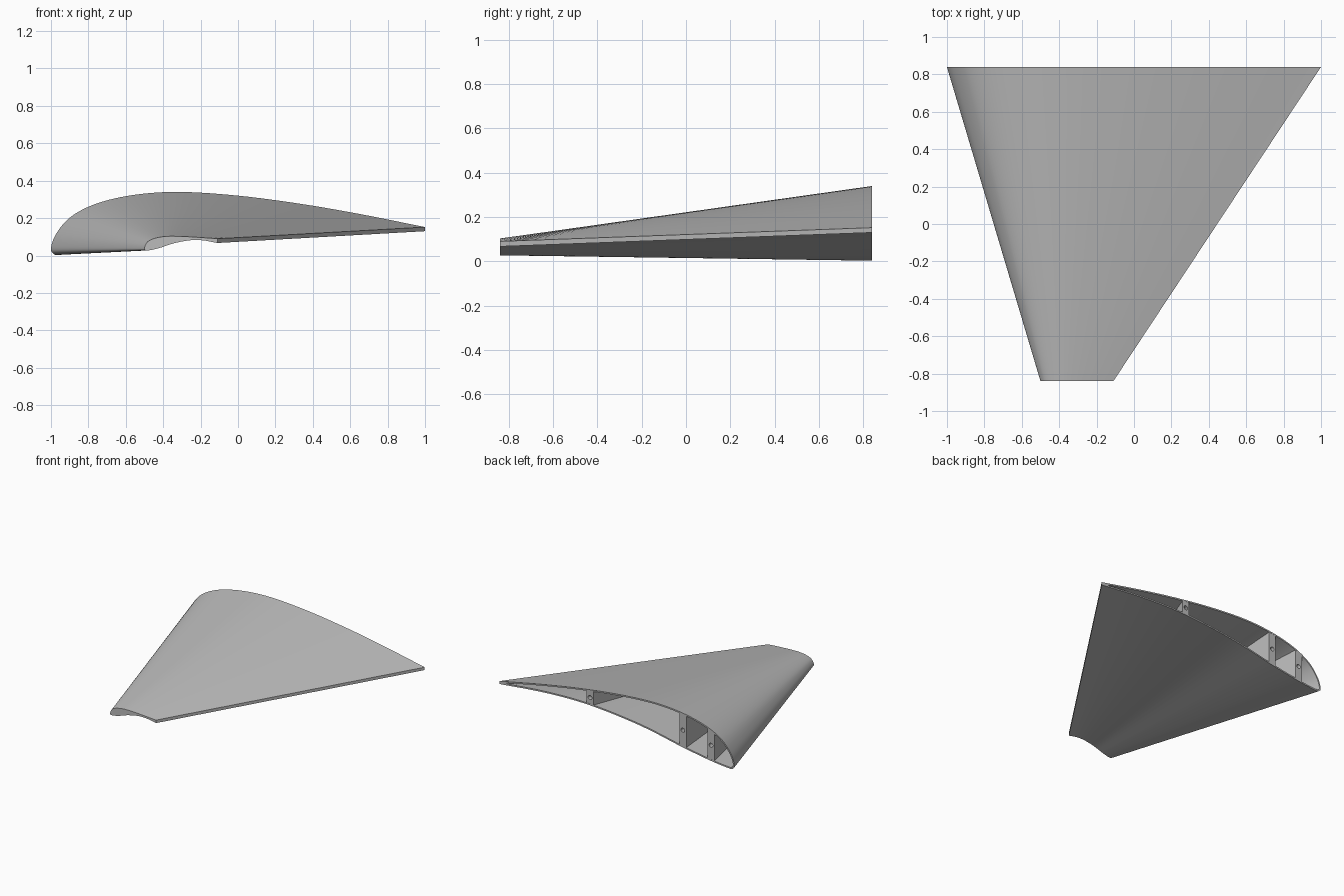
import bpy, bmesh
from mathutils import Vector

if "Cube" in bpy.data.objects:
    bpy.data.objects.remove(bpy.data.objects["Cube"])

ROOT_Y, TIP_Y = 0.84, -0.84
STEPS = 6

# Root section, from the upper trailing edge round the nose to the lower one
ROOT = [(1, .152), (.65, .222), (.33, .277), (0, .32), (-.31, .34), (-.55, .325),
        (-.75, .28), (-.89, .21), (-.97, .12), (-1, .04), (-.985, .008), (-.95, .004),
        (-.8, .02), (-.56, .06), (-.2, .13), (.23, .172), (.6, .167), (1, .13)]
# Heights of the tip section at the same chord stations
TIP_Z = [.09, .095, .099, .102, .103, .099, .09, .077, .058, .037, .03, .027,
         .03, .042, .065, .081, .081, .067]
TIP = [(-.5 + .195 * (x + 1), z) for (x, _), z in zip(ROOT, TIP_Z)]

grey = bpy.data.materials.new("plain_grey")
grey.use_nodes = True
grey.diffuse_color = (.5, .5, .5, 1)
grey.node_tree.nodes["Principled BSDF"].inputs["Base Color"].default_value = (.5, .5, .5, 1)


def smooth_ring(points):
    """Spline through the section points."""
    p = [Vector(q) for q in points]
    p = [2 * p[0] - p[1]] + p + [2 * p[-1] - p[-2]]
    ring = []
    for a, b, c, d in zip(p, p[1:], p[2:], p[3:]):
        for i in range(STEPS):
            t = i / STEPS
            ring.append(b + (c - a) * t / 2 + (a - 2.5 * b + 2 * c - d / 2) * t ** 2
                        + (1.5 * (b - c) + (d - a) / 2) * t ** 3)
    return ring + [p[-2]]


def inset_ring(ring, wall):
    """Inner outline, one wall inside, stopping short of the trailing edge."""
    out = []
    for i in range(1, len(ring) - 1):
        d = (ring[i + 1] - ring[i - 1]).normalized()
        out.append(ring[i] + Vector((-d.y, d.x)) * wall)
    return out


def finish(bm, name):
    bmesh.ops.recalc_face_normals(bm, faces=bm.faces)
    mesh = bpy.data.meshes.new(name)
    bm.to_mesh(mesh)
    bm.free()
    mesh.materials.append(grey)
    ob = bpy.data.objects.new(name, mesh)
    bpy.context.collection.objects.link(ob)
    return ob


def activate(ob):
    bpy.ops.object.select_all(action='DESELECT')
    ob.select_set(True)
    bpy.context.view_layer.objects.active = ob


def add_ring(bm, ring, y):
    return [bm.verts.new((p.x, y, p.y)) for p in ring]


def bridge(bm, a, b):
    n = len(a)
    for i in range(n):
        j = (i + 1) % n
        bm.faces.new((a[i], a[j], b[j], b[i]))


# Hollow wing skin: closed tip, open root
root, tip = smooth_ring(ROOT), smooth_ring(TIP)
bm = bmesh.new()
outer_root = add_ring(bm, root, ROOT_Y)
outer_tip = add_ring(bm, tip, TIP_Y)
inner_root = add_ring(bm, inset_ring(root, .011), ROOT_Y)
inner_tip = add_ring(bm, inset_ring(tip, .007), TIP_Y + .012)
bridge(bm, outer_root, outer_tip)
bridge(bm, inner_root, inner_tip)
bm.faces.new(outer_tip)
bm.faces.new(inner_tip)
for i in range(len(inner_root) - 1):
    bm.faces.new((outer_root[i + 1], outer_root[i + 2], inner_root[i + 1], inner_root[i]))
bm.faces.new((outer_root[-2], outer_root[-1], outer_root[0], outer_root[1],
              inner_root[0], inner_root[-1]))
skin = finish(bm, "wing_skin")
activate(skin)
bpy.ops.object.shade_smooth_by_angle(angle=.6)


def heights(ring, x):
    """Lower and upper surface height at x."""
    hits = []
    for a, b in zip(ring, ring[1:]):
        if min(a.x, b.x) <= x <= max(a.x, b.x) and a.x != b.x:
            hits.append(a.y + (b.y - a.y) * (x - a.x) / (b.x - a.x))
    return min(hits), max(hits)


def spar_section(ring, u, half, embed):
    """Four corners of a spar at chord fraction u, let into the skin."""
    x0 = min(p.x for p in ring)
    chord = max(p.x for p in ring) - x0
    left, right = x0 + (u - half) * chord, x0 + (u + half) * chord
    (l0, l1), (r0, r1) = heights(ring, left), heights(ring, right)
    return [Vector(c) for c in ((left, l0 + embed), (right, r0 + embed),
                                (right, r1 - embed), (left, l1 - embed))]


# Three tapering spars, each with a pin hole in its root end
for name, u in (("front_spar", .1), ("main_spar", .22), ("rear_spar", .615)):
    ends = (spar_section(root, u, .015, .006), spar_section(tip, u, .015, .004))
    bm = bmesh.new()
    a = add_ring(bm, ends[0], ROOT_Y - .001)
    b = add_ring(bm, ends[1], TIP_Y + .008)
    bridge(bm, a, b)
    bm.faces.new(a)
    bm.faces.new(b)
    spar = finish(bm, name)

    mid = [sum(e, Vector((0, 0))) / 4 for e in ends]
    start = Vector((mid[0].x, ROOT_Y, mid[0].y))
    axis = (Vector((mid[1].x, TIP_Y, mid[1].y)) - start).normalized()
    bpy.ops.mesh.primitive_cylinder_add(vertices=24, radius=.016, depth=.5, location=start)
    cutter = bpy.context.object
    cutter.name = "hole_cutter"
    cutter.hide_render = True
    cutter.rotation_euler = axis.to_track_quat('Z', 'Y').to_euler()
    cutter.data.materials.append(grey)
    cut = spar.modifiers.new("pin_hole", 'BOOLEAN')
    cut.operation = 'DIFFERENCE'
    cut.solver = 'EXACT'
    cut.object = cutter
    activate(spar)
    bpy.ops.object.modifier_apply(modifier=cut.name)
    bpy.data.objects.remove(cutter)
    bpy.ops.object.shade_smooth_by_angle(angle=.6)
